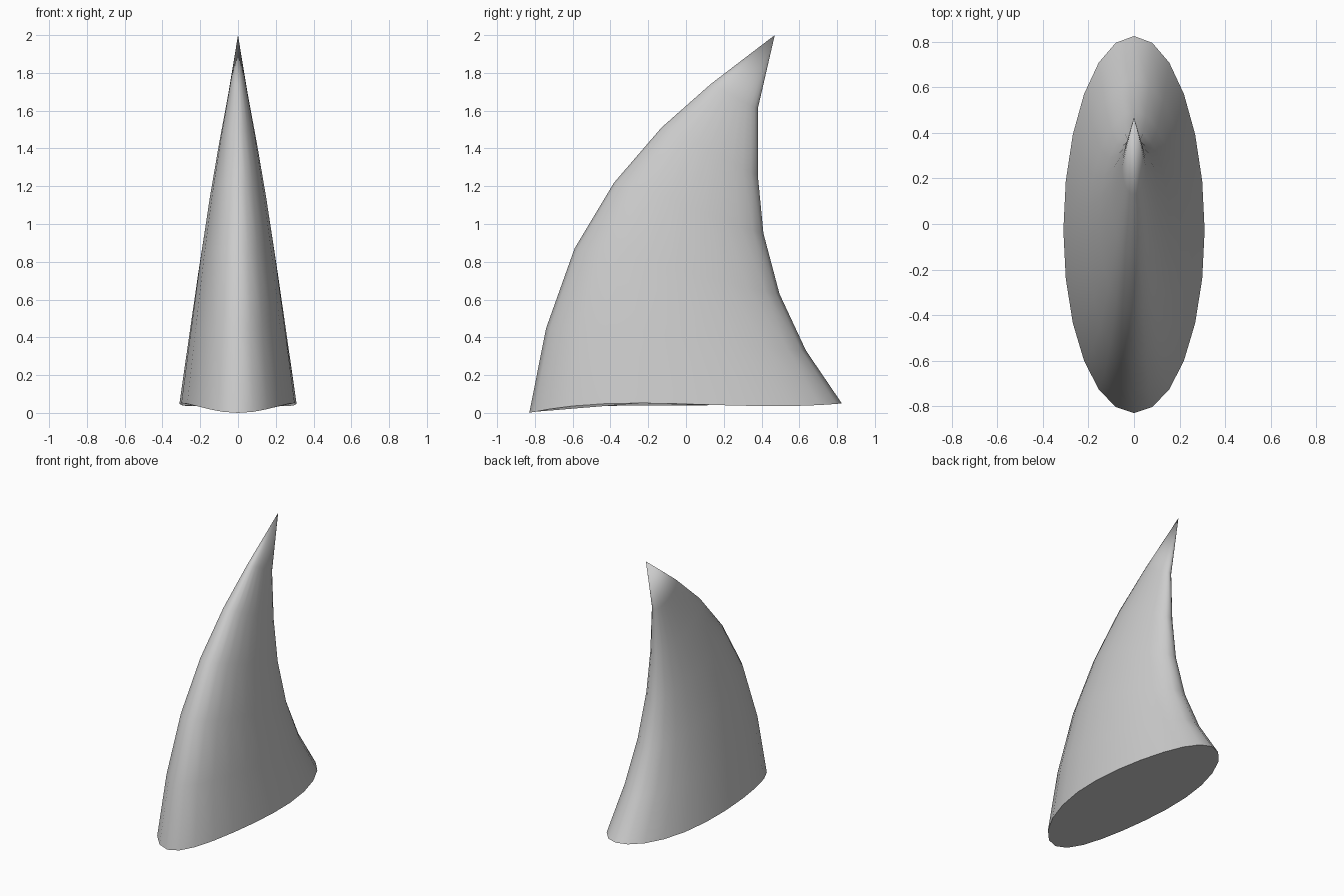
import bpy, bmesh, math
from mathutils import Vector

cube = bpy.data.objects.get("Cube")
if cube:
    bpy.data.objects.remove(cube, do_unlink=True)

SIDES = 24
HALF_WIDTH = 0.31

# Leading and trailing edge profiles (y, z), from base to tip
leading = [(-0.83, 0.0), (-0.74, 0.45), (-0.59, 0.87), (-0.38, 1.22), (-0.13, 1.51), (0.13, 1.74)]
trailing = [(0.825, 0.05), (0.635, 0.33), (0.495, 0.63), (0.41, 0.95), (0.38, 1.26), (0.38, 1.61)]
tip_point = (0, 0.47, 2.0)

# Plain grey material
grey = bpy.data.materials.new("plain grey")
grey.use_nodes = True
colour = (0.6, 0.6, 0.6, 1)
grey.diffuse_color = colour
grey.node_tree.nodes["Principled BSDF"].inputs["Base Color"].default_value = colour

bm = bmesh.new()


def add_ring(front, back, scale):
    """Oval cross-section strung between the two edge profiles."""
    a, b = Vector((0, *front)), Vector((0, *back))
    ring = []
    for i in range(SIDES):
        angle = math.tau * i / SIDES
        t = math.cos(angle)
        p = a.lerp(b, (1 + t) / 2)
        p.x = HALF_WIDTH * scale * math.sin(angle)
        bulge = (1 - t * t) * scale
        p.y -= 0.025 * bulge
        p.z += (0.023 - 0.05 * t) * bulge
        ring.append(bm.verts.new(p))
    return ring


# Fin skin: tapering rings closed by a pointed tip
count = len(leading)
rings = [add_ring(f, b, 1 - k / count) for k, (f, b) in enumerate(zip(leading, trailing))]
tip = bm.verts.new(tip_point)
for i in range(SIDES):
    j = (i + 1) % SIDES
    for low, high in zip(rings, rings[1:]):
        bm.faces.new((low[i], low[j], high[j], high[i]))
    bm.faces.new((rings[-1][i], rings[-1][j], tip))

# Flat underside
bm.faces.new(rings[0])
bmesh.ops.recalc_face_normals(bm, faces=bm.faces)

# Smooth skin with a crisp rim around the base
for face in bm.faces:
    face.smooth = len(face.verts) <= 4
for edge in bm.edges:
    edge.smooth = not any(len(f.verts) > 4 for f in edge.link_faces)

mesh = bpy.data.meshes.new("curved_fin")
bm.to_mesh(mesh)
bm.free()
mesh.materials.append(grey)
fin = bpy.data.objects.new("curved_fin", mesh)
bpy.context.collection.objects.link(fin)
